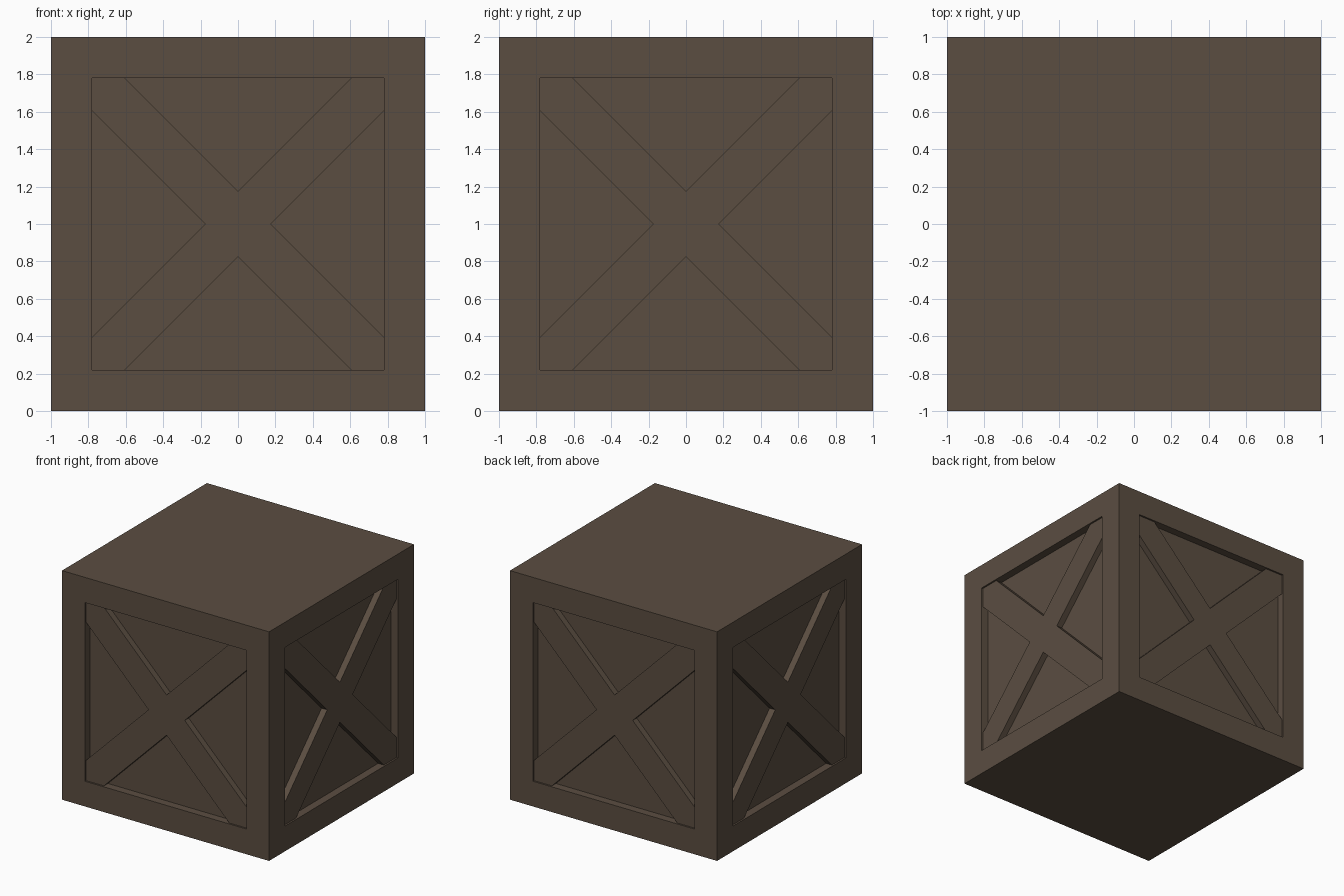
import bpy, bmesh, math
from mathutils import Matrix, Vector

if "Cube" in bpy.data.objects:
    bpy.data.objects.remove(bpy.data.objects["Cube"])

wood = bpy.data.materials.new("dark brown wood")
wood.diffuse_color = (0.104, 0.075, 0.053, 1)
wood.use_nodes = True
wood.node_tree.nodes["Principled BSDF"].inputs["Base Color"].default_value = wood.diffuse_color

OPEN = 0.78      # half size of the side openings
PANEL = 0.93     # distance of recessed panels from the centre
BRACE = 0.985    # distance of brace fronts from the centre
HALF = 0.175     # half diagonal of the brace crossing


def finish(bm, name):
    bmesh.ops.recalc_face_normals(bm, faces=bm.faces)
    me = bpy.data.meshes.new(name)
    bm.to_mesh(me)
    bm.free()
    me.materials.append(wood)
    ob = bpy.data.objects.new(name, me)
    bpy.context.collection.objects.link(ob)
    return ob


# crate body: cube with four recessed side panels
bm = bmesh.new()
bmesh.ops.create_cube(bm, size=2, matrix=Matrix.Translation((0, 0, 1)))
bm.normal_update()
sides = [f for f in bm.faces if abs(f.normal.z) < 0.5]
for f in sides:
    n = f.normal.copy()
    bmesh.ops.inset_individual(bm, faces=[f], thickness=1 - OPEN, use_even_offset=True)
    ext = bmesh.ops.extrude_discrete_faces(bm, faces=[f])["faces"][0]
    bmesh.ops.translate(bm, verts=ext.verts[:], vec=n * (PANEL - 1))
finish(bm, "crate_body")

# one cross brace outline, built from a quarter turned four times
quarter = [(HALF, 0), (OPEN, OPEN - HALF), (OPEN, OPEN), (OPEN - HALF, OPEN)]
outline = []
for k in range(4):
    for x, z in quarter:
        for _ in range(k):
            x, z = -z, x
        outline.append((x, z))

for k, side in enumerate(("front", "right", "back", "left")):
    bm = bmesh.new()
    face = bm.faces.new([bm.verts.new((x, -BRACE, z + 1)) for x, z in outline])
    ext = bmesh.ops.extrude_face_region(bm, geom=[face], use_keep_orig=True)["geom"]
    back = [v for v in ext if isinstance(v, bmesh.types.BMVert)]
    bmesh.ops.translate(bm, verts=back, vec=Vector((0, BRACE - PANEL + 0.005, 0)))
    bmesh.ops.rotate(bm, verts=bm.verts[:], cent=(0, 0, 0),
                     matrix=Matrix.Rotation(k * math.pi / 2, 3, 'Z'))
    finish(bm, side + "_cross_brace")
